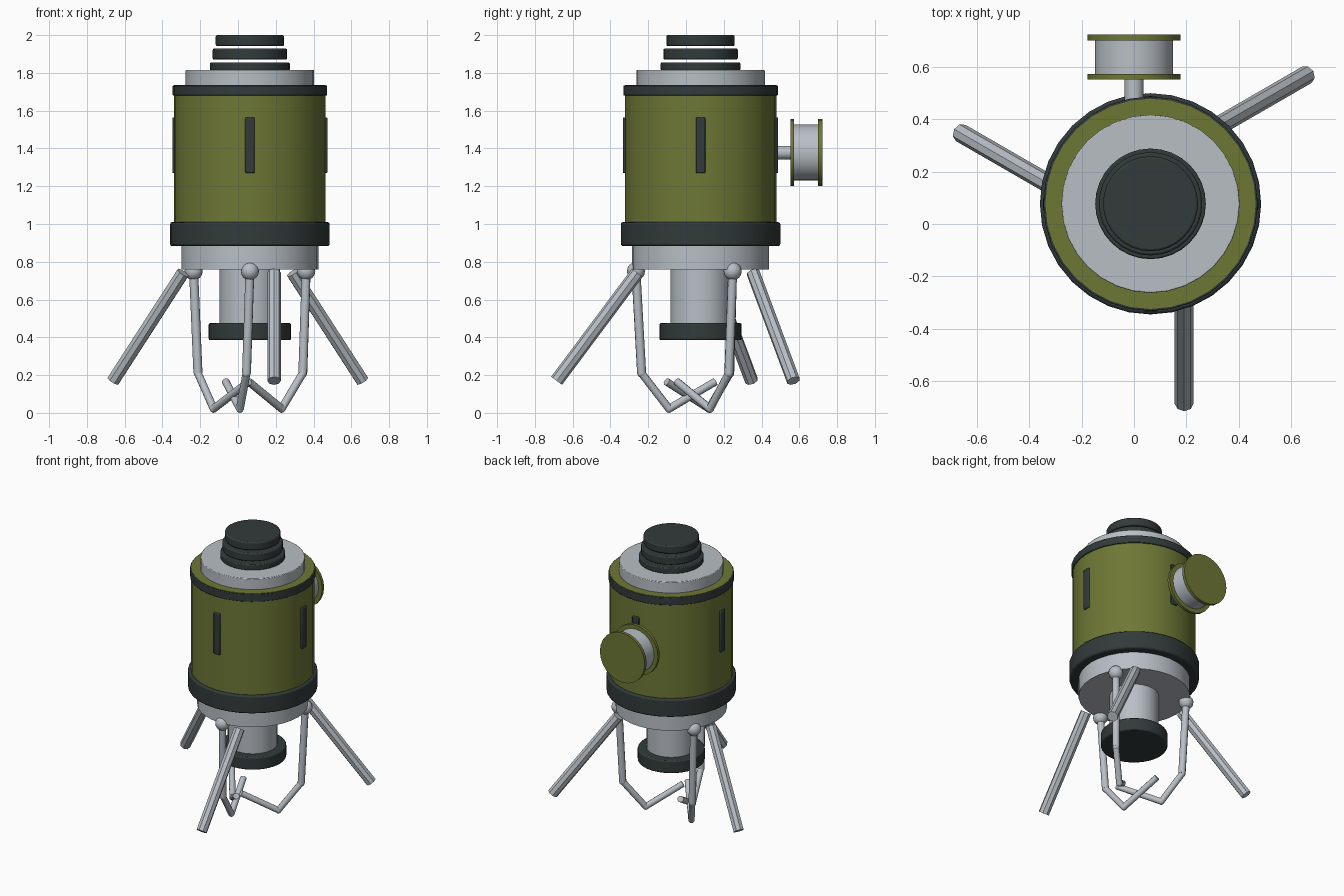
import bpy, math
from mathutils import Vector, Matrix

if "Cube" in bpy.data.objects:
    bpy.data.objects.remove(bpy.data.objects["Cube"])

CX, CY = 0.063, 0.077          # main axis of the body


def material(name, rgb):
    m = bpy.data.materials.new(name)
    m.diffuse_color = (*rgb, 1)
    m.use_nodes = True
    m.node_tree.nodes["Principled BSDF"].inputs["Base Color"].default_value = m.diffuse_color
    return m


OLIVE = material("olive", (0.155, 0.185, 0.036))
DARK = material("charcoal", (0.032, 0.044, 0.042))
GREY = material("light_grey", (0.48, 0.52, 0.56))


def finish(ob, name, mat, bevel=0.0, smooth=True):
    ob.name = name
    ob.data.materials.append(mat)
    if bevel:
        b = ob.modifiers.new("bevel", 'BEVEL')
        b.width, b.segments, b.limit_method = bevel, 2, 'ANGLE'
        b.angle_limit = math.radians(50)
    if smooth:
        bpy.ops.object.shade_smooth_by_angle(angle=math.radians(40))
    return ob


def rod(name, a, b, r, mat, sides=32, bevel=0.0):
    a, b = Vector(a), Vector(b)
    d = b - a
    bpy.ops.mesh.primitive_cylinder_add(vertices=sides, radius=r, depth=d.length)
    ob = bpy.context.object
    ob.location = (a + b) / 2
    ob.rotation_mode = 'QUATERNION'
    ob.rotation_quaternion = d.to_track_quat('Z', 'Y')
    return finish(ob, name, mat, bevel)


def ball(name, p, r, mat, seg=16):
    bpy.ops.mesh.primitive_uv_sphere_add(segments=seg, ring_count=seg // 2, radius=r, location=p)
    return finish(bpy.context.object, name, mat)


# Stacked round parts: name, bottom, top, radius, colour, bevel
STACK = [
    ("lower_disc", 0.385, 0.475, 0.218, DARK, 0.008),
    ("lower_stem", 0.47, 0.77, 0.160, GREY, 0),
    ("base_plate", 0.76, 0.89, 0.362, GREY, 0),
    ("lower_band", 0.883, 1.01, 0.422, DARK, 0.01),
    ("body", 0.99, 1.737, 0.401, OLIVE, 0),
    ("upper_band", 1.68, 1.734, 0.409, DARK, 0.004),
    ("top_plate", 1.73, 1.815, 0.340, GREY, 0.004),
    ("neck_ring_low", 1.813, 1.855, 0.211, DARK, 0.006),
    ("neck_ring_mid", 1.870, 1.929, 0.197, DARK, 0.008),
    ("neck_cap", 1.942, 2.0, 0.181, DARK, 0.008),
]
for name, z0, z1, r, mat, bev in STACK:
    rod(name, (CX, CY, z0), (CX, CY, z1), r, mat, 32, bev)

# Vertical slots around the body
for i in range(4):
    a = i * math.pi / 2
    bpy.ops.mesh.primitive_cube_add(size=1)
    slot = bpy.context.object
    slot.data.transform(Matrix.Diagonal((0.03, 0.05, 0.295, 1)))
    slot.location = (CX + 0.396 * math.cos(a), CY + 0.396 * math.sin(a), 1.417)
    slot.rotation_euler.z = a
    finish(slot, f"slot_{i + 1}", DARK, 0.006)

# Spool on the back: name, start y, end y, radius, colour
SPOOL = [
    ("spool_axle", 0.45, 0.56, 0.036, GREY),
    ("spool_inner_flange", 0.552, 0.573, 0.178, OLIVE),
    ("spool_drum", 0.57, 0.705, 0.149, GREY),
    ("spool_outer_flange", 0.70, 0.722, 0.178, OLIVE),
]
for name, y0, y1, r, mat in SPOOL:
    rod(name, (0, y0, 1.378), (0, y1, 1.378), r, mat, 24)

# Three splayed struts, repeated around the axis
centre = Vector((CX, CY, 0))
for i in range(3):
    turn = Matrix.Rotation(i * math.tau / 3, 3, 'Z')
    top = centre + turn @ Vector((0.128, -0.335, 0.742))
    foot = centre + turn @ Vector((0.128, -0.762, 0.170))
    rod(f"strut_{i + 1}", top, foot, 0.036, GREY, 8)

# Three jointed claws: shoulder, elbow, knuckle, tip (relative to the axis)
CLAWS = {
    "front_claw": [(0, -0.342, 0.75), (-0.018, -0.312, 0.21), (-0.053, -0.167, 0.022), (-0.128, 0.078, 0.165)],
    "right_claw": [(0.298, 0.17, 0.75), (0.28, 0.15, 0.21), (0.168, 0.05, 0.022), (-0.006, -0.125, 0.165)],
    "left_claw": [(-0.298, 0.17, 0.75), (-0.275, 0.155, 0.21), (-0.192, 0.045, 0.022), (-0.005, -0.18, 0.165)],
}
for name, pts in CLAWS.items():
    pts = [centre + Vector(p) for p in pts]
    ball(name + "_shoulder", pts[0], 0.048, GREY)
    for part, a, b, r in zip(("upper", "middle", "finger"), pts, pts[1:], (0.024, 0.021, 0.021)):
        rod(f"{name}_{part}", a, b, r, GREY, 10)
    ball(name + "_elbow", pts[1], 0.024, GREY, 10)
    ball(name + "_knuckle", pts[2], 0.022, GREY, 10)
